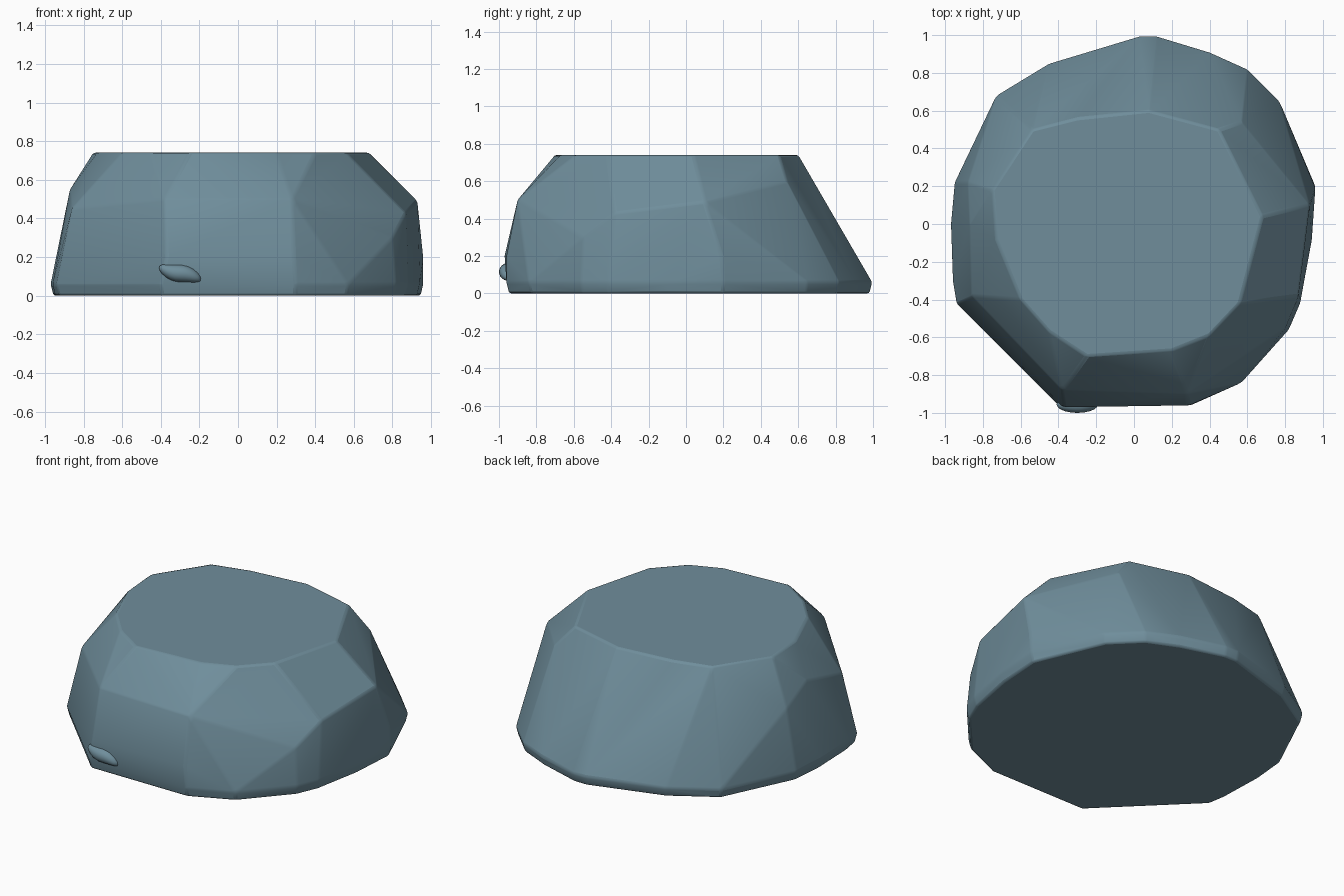
import bpy, bmesh, math
from mathutils import Vector

cube = bpy.data.objects.get("Cube")
if cube:
    bpy.data.objects.remove(cube, do_unlink=True)

stone = bpy.data.materials.new("slate blue stone")
stone.use_nodes = True
colour = (0.16, 0.27, 0.33, 1)
stone.diffuse_color = colour
stone.node_tree.nodes["Principled BSDF"].inputs["Base Color"].default_value = colour


def finish(obj, angle):
    obj.data.materials.append(stone)
    bpy.ops.object.select_all(action='DESELECT')
    obj.select_set(True)
    bpy.context.view_layer.objects.active = obj
    bpy.ops.object.shade_smooth_by_angle(angle=math.radians(angle))


# Flat top, ground outline and the chiselled corners between them
top = [(-.75, .18), (-.54, .5), (-.3, .56), (.08, .6), (.45, .5), (.68, .04),
       (.56, -.42), (.4, -.59), (.2, -.67), (-.25, -.7), (-.45, -.57), (-.6, -.4), (-.73, -.08)]
ground = [(-.97, 0), (-.95, .22), (-.73, .68), (-.45, .85), (.03, .995), (.12, .995),
          (.4, .91), (.6, .82), (.77, .65), (.96, .2), (.94, -.1), (.88, -.42), (.82, -.56),
          (.57, -.84), (.3, -.96), (-.17, -.96), (-.4, -.96), (-.94, -.42), (-.96, -.3)]
corners = [(.93, .1, .49), (.96, .19, .2), (.87, -.38, .43), (.57, .54, .6),
           (.28, -.9, .5), (.29, -.96, .2), (-.38, -.88, .5), (-.37, -.97, .2),
           (-.87, 0, .55), (-.86, -.38, .45), (-.88, .22, .45), (.8, -.55, .3)]

bm = bmesh.new()
for x, y in top:
    bm.verts.new((x, y, .74))
for x, y in ground:
    bm.verts.new((x * .985, y * .985, 0))
    bm.verts.new((x, y, .06))
for p in corners:
    bm.verts.new(p)
hull = bmesh.ops.convex_hull(bm, input=bm.verts)
bmesh.ops.delete(bm, geom=list({g for g in hull["geom_interior"] + hull["geom_unused"]
                                if isinstance(g, bmesh.types.BMVert)}), context='VERTS')
bmesh.ops.dissolve_limit(bm, angle_limit=math.radians(4), verts=bm.verts, edges=bm.edges)
bmesh.ops.recalc_face_normals(bm, faces=bm.faces)
mesh = bpy.data.meshes.new("boulder")
bm.to_mesh(mesh)
bm.free()
boulder = bpy.data.objects.new("boulder", mesh)
bpy.context.collection.objects.link(boulder)

# Worn edges
bevel = boulder.modifiers.new("worn edges", 'BEVEL')
bevel.width = .012
bevel.segments = 2
bevel.limit_method = 'ANGLE'
bevel.angle_limit = math.radians(12)
finish(boulder, 22)

# Small curved lip low on the front
bm = bmesh.new()
bmesh.ops.create_icosphere(bm, subdivisions=3, radius=1)
for v in bm.verts:
    x, y, z = v.co
    v.co = Vector((-.3 + .11 * x, -.955 + .045 * y, .115 + .045 * z - .03 * x * abs(x)))
mesh = bpy.data.meshes.new("front_lip")
bm.to_mesh(mesh)
bm.free()
lip = bpy.data.objects.new("front_lip", mesh)
bpy.context.collection.objects.link(lip)
finish(lip, 60)
